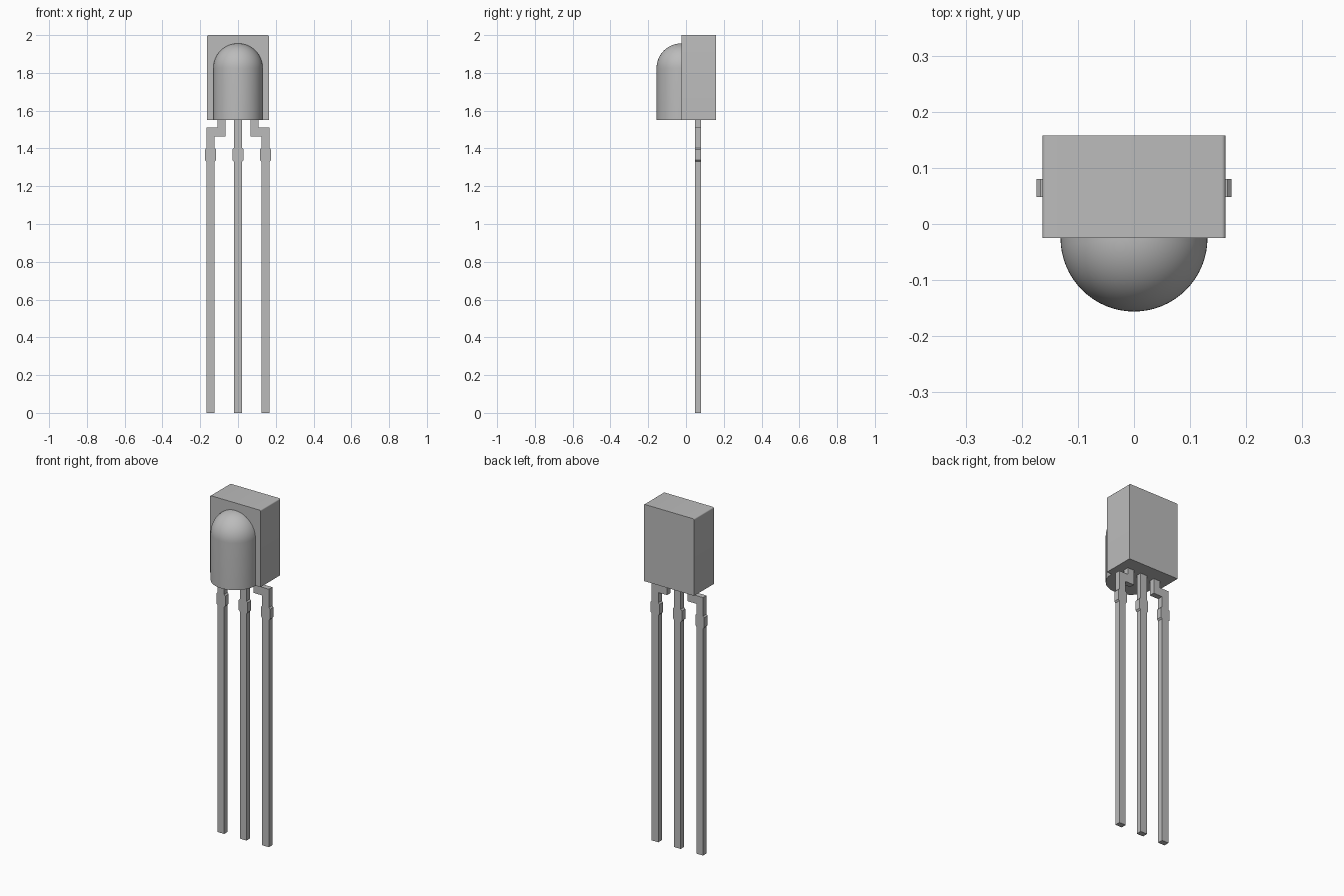
import bpy, bmesh, math
from mathutils import Vector

cube = bpy.data.objects.get("Cube")
if cube:
    bpy.data.objects.remove(cube, do_unlink=True)

grey = bpy.data.materials.new("plain grey")
grey.use_nodes = True
color = (0.5, 0.5, 0.5, 1)
grey.diffuse_color = color
grey.node_tree.nodes["Principled BSDF"].inputs["Base Color"].default_value = color


def finish(name, bm):
    bmesh.ops.recalc_face_normals(bm, faces=bm.faces[:])
    mesh = bpy.data.meshes.new(name)
    bm.to_mesh(mesh)
    bm.free()
    obj = bpy.data.objects.new(name, mesh)
    bpy.context.collection.objects.link(obj)
    mesh.materials.append(grey)
    bpy.ops.object.select_all(action="DESELECT")
    obj.select_set(True)
    bpy.context.view_layer.objects.active = obj
    bpy.ops.object.shade_smooth_by_angle(angle=math.radians(30))
    return obj


def extruded(name, outline, y0, y1):
    """Extrude an (x, z) outline from y0 to y1."""
    bm = bmesh.new()
    face = bm.faces.new([bm.verts.new((x, y0, z)) for x, z in outline])
    new = bmesh.ops.extrude_face_region(bm, geom=[face])["geom"]
    verts = [v for v in new if isinstance(v, bmesh.types.BMVert)]
    bmesh.ops.translate(bm, verts=verts, vec=(0, y1 - y0, 0))
    return finish(name, bm)


BASE, TOP, FRONT, BACK, HALF = 1.55, 2.0, -0.025, 0.158, 0.163

# Housing: box with slightly rounded top side edges
r = 0.007
arc = [(HALF - r + r * math.cos(a), TOP - r + r * math.sin(a))
       for a in (math.pi / 2 * i / 6 for i in range(7))]
outline = [(HALF, BASE)] + arc + [(-x, z) for x, z in reversed(arc)] + [(-HALF, BASE)]
extruded("housing", outline, FRONT, BACK)

# Lens: half cylinder with a quarter-sphere dome, spun around its axis
R, SHOULDER, STEPS = 0.131, 1.825, 16
profile = [(0, BASE), (R, BASE)]
profile += [(R * math.cos(a), SHOULDER + R * math.sin(a))
            for a in (math.pi / 2 * i / STEPS for i in range(STEPS + 1))]
bm = bmesh.new()
verts = [bm.verts.new((x, FRONT, z)) for x, z in profile]
edges = [bm.edges.new(pair) for pair in zip(verts, verts[1:])]
bmesh.ops.spin(bm, geom=verts + edges, cent=Vector((0, FRONT, 0)), axis=(0, 0, 1),
               angle=-math.pi, steps=2 * STEPS)
bmesh.ops.remove_doubles(bm, verts=bm.verts[:], dist=0.0001)
finish("lens", bm)

# Leads: flat pins, each with a wider stop; the outer two step inward at the top
W, STOP = 0.0215, 0.029
stop_side = [(W, 1.33), (STOP, 1.338), (STOP, 1.395), (W, 1.403)]


def lead(name, x, top_left, top_right):
    right = [(x + W, 0)] + [(x + dx, z) for dx, z in stop_side]
    left = [(x - dx, z) for dx, z in reversed(stop_side)] + [(x - W, 0)]
    extruded(name, right + top_right + top_left + left, 0.048, 0.08)


lead("middle_lead", 0, [(-W, BASE)], [(W, BASE)])
inner, outer = 0.067, 0.109
for side, name in ((1, "left_lead"), (-1, "right_lead")):
    x = 0.145
    jog_in = [(inner, BASE), (inner, 1.463), (x - W, 1.463)]
    jog_out = [(x + W, 1.511), (outer, 1.511), (outer, BASE)]
    if side > 0:
        lead(name, x, jog_in, jog_out)
    else:
        lead(name, -x, [(-a, z) for a, z in reversed(jog_out)],
             [(-a, z) for a, z in reversed(jog_in)])
